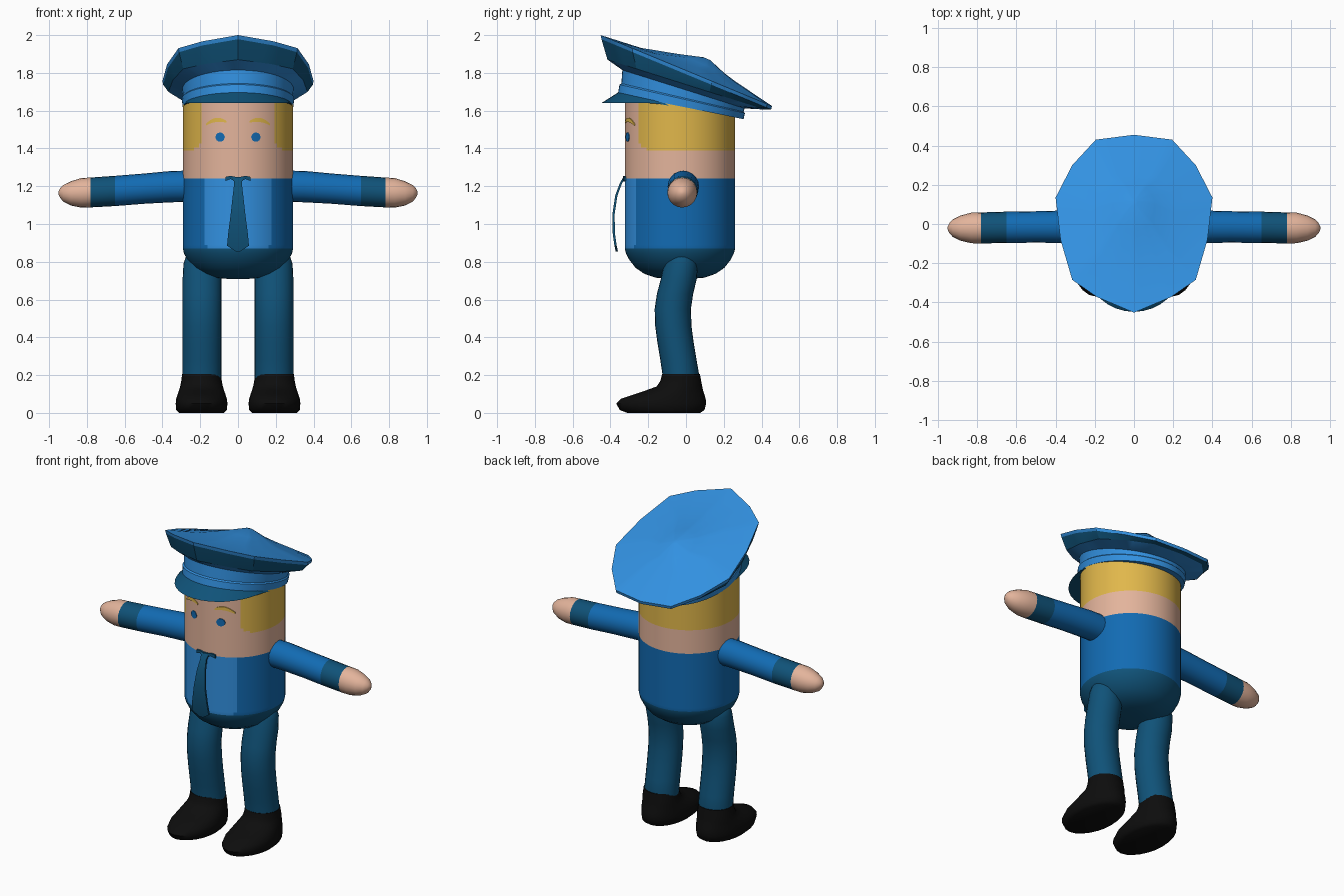
import bpy, bmesh, math
from mathutils import Vector

if "Cube" in bpy.data.objects:
    bpy.data.objects.remove(bpy.data.objects["Cube"])

def material(name, rgb):
    m = bpy.data.materials.new(name)
    m.diffuse_color = (*rgb, 1)
    m.use_nodes = True
    m.node_tree.nodes["Principled BSDF"].inputs["Base Color"].default_value = m.diffuse_color
    return m

LIGHT = material("light blue", (0.032, 0.283, 0.75))
JACKET = material("mid blue", (0.006, 0.147, 0.45))
DARK = material("dark blue", (0.005, 0.085, 0.19))
SKIN = material("skin", (0.77, 0.456, 0.33))
HAIR = material("yellow", (0.75, 0.474, 0.07))
BLACK = material("black", (0.004, 0.004, 0.004))

def loft(name, rings, mats, rule=None, angle=40):
    """Closed skin through equal-length rings; rule(center, ring_index) gives the material slot."""
    bm = bmesh.new()
    vs = [[bm.verts.new(p) for p in r] for r in rings]
    n = len(rings[0])
    faces = []
    for k in range(len(vs) - 1):
        for i in range(n):
            j = (i + 1) % n
            faces.append((bm.faces.new((vs[k][i], vs[k][j], vs[k + 1][j], vs[k + 1][i])), k))
    faces.append((bm.faces.new(vs[0][::-1]), 0))
    faces.append((bm.faces.new(vs[-1]), len(vs) - 2))
    for f, k in faces:
        f.material_index = rule(f.calc_center_median(), k) if rule else 0
    bmesh.ops.recalc_face_normals(bm, faces=bm.faces)
    me = bpy.data.meshes.new(name)
    bm.to_mesh(me)
    bm.free()
    for m in mats:
        me.materials.append(m)
    ob = bpy.data.objects.new(name, me)
    bpy.context.collection.objects.link(ob)
    bpy.context.view_layer.objects.active = ob
    ob.select_set(True)
    bpy.ops.object.shade_smooth_by_angle(angle=math.radians(angle))
    ob.select_set(False)
    return ob

def ellipse(cx, cy, z, rx, ry, n=24):
    return [(cx + rx * math.sin(2 * math.pi * i / n), cy - ry * math.cos(2 * math.pi * i / n), z)
            for i in range(n)]

# Body: one capsule, coloured as trousers, jacket, shirt front, skin and hair
R, YC = 0.292, -0.032
profile = [(0.06, 0.71), (0.13, 0.716), (0.19, 0.737), (0.235, 0.768), (0.268, 0.81), (0.286, 0.845),
           (R, 0.87), (R, 0.89), (R, 1.24), (R, 1.39), (R, 1.405), (R, 1.425), (R, 1.655)]

def body_rule(c, k):
    a = abs(math.degrees(math.atan2(c.x, YC - c.y)))  # degrees away from the front
    if c.z < 0.87:
        return 0
    if c.z < 1.24:
        return 2 if a < (33.75 if c.z < 0.89 else 37.5) else 1
    edge = 52 if c.z < 1.405 else 45 if c.z < 1.425 else 41.25
    return 4 if c.z > 1.39 and a > edge else 3

loft("body", [ellipse(0, YC, z, r, r, 96) for r, z in profile],
     [DARK, JACKET, LIGHT, SKIN, HAIR], body_rule)

# Thin plates wrapped on the body surface, given as columns (x, z low, z high)
def plate(name, cols, mat, out=0.004):
    rings = []
    for x, lo, hi in cols:
        yi = YC - math.sqrt((R - 0.004) ** 2 - x * x)
        yo = YC - math.sqrt((R + out) ** 2 - x * x)
        rings.append([(x, yi, lo), (x, yo, lo), (x, yo, hi), (x, yi, hi)])
    loft(name, rings, [mat])

for s, side in ((-1, "left"), (1, "right")):
    eye, brow = [], []
    for i in range(9):
        t = -1 + i / 4
        h = 0.024 * math.sqrt(max(0.01, 1 - t * t))
        eye.append((s * 0.095 + 0.025 * t, 1.46 - h, 1.46 + h))
        mid = 1.551 - 0.007 * t - 0.018 * t * t
        thick = 0.011 * (1 - 0.6 * t * t)
        brow.append((s * (0.115 + 0.055 * t), mid - thick, mid + thick))
    plate(side + "_eye", eye, JACKET)
    plate(side + "_eyebrow", brow, HAIR)

# Tie: collar wings and a hanging curved strip
plate("tie_collar", [(-0.065, 1.228, 1.25), (-0.04, 1.238, 1.255), (-0.015, 1.225, 1.25),
                     (0.015, 1.225, 1.25), (0.04, 1.238, 1.255), (0.065, 1.228, 1.25)], DARK, 0.01)
tie = [(1.245, -0.328, 0.026), (1.215, -0.345, 0.02), (1.15, -0.369, 0.028), (1.05, -0.384, 0.039),
       (0.95, -0.382, 0.052), (0.885, -0.373, 0.058), (0.855, -0.366, 0.012)]
loft("tie", [[(-w, y - 0.006, z), (w, y - 0.006, z), (w, y + 0.006, z), (-w, y + 0.006, z)]
             for z, y, w in tie], [DARK])

# Limbs, mirrored left and right
arm = [(0.24, -0.014, 1.2, 0.083), (0.35, -0.014, 1.198, 0.083), (0.5, -0.015, 1.187, 0.08),
       (0.65, -0.017, 1.175, 0.08), (0.78, -0.02, 1.167, 0.079), (0.83, -0.02, 1.165, 0.078),
       (0.885, -0.021, 1.162, 0.064), (0.925, -0.021, 1.162, 0.044), (0.942, -0.021, 1.164, 0.025),
       (0.95, -0.021, 1.165, 0.008)]
leg = [(0.17, -0.028, 0.094), (0.2, -0.027, 0.097), (0.28, -0.04, 0.096), (0.37, -0.055, 0.096),
       (0.46, -0.067, 0.096), (0.55, -0.07, 0.096), (0.63, -0.058, 0.096), (0.71, -0.038, 0.095),
       (0.79, -0.027, 0.09), (0.84, -0.025, 0.075), (0.865, -0.025, 0.04)]
shoe = [(0.0, -0.31, 0.075, 0.118), (0.015, -0.35, 0.098, 0.134), (0.05, -0.37, 0.107, 0.137),
        (0.075, -0.345, 0.104, 0.134), (0.1, -0.27, 0.097, 0.126), (0.12, -0.21, 0.09, 0.119),
        (0.14, -0.155, 0.086, 0.113), (0.17, -0.135, 0.08, 0.107), (0.205, -0.127, 0.074, 0.103)]

for s, side in ((-1, "left"), (1, "right")):
    rings = [[(s * x, y + r * math.cos(i * math.pi / 10), z + r * math.sin(i * math.pi / 10))
              for i in range(20)] for x, y, z, r in arm]
    loft(side + "_arm", rings, [JACKET, DARK, SKIN], lambda c, k: 0 if k < 3 else 1 if k == 3 else 2)
    loft(side + "_leg", [ellipse(s * 0.19, y, z, 0.103 * min(1, r / 0.094), r) for z, y, r in leg], [DARK])
    loft(side + "_shoe", [ellipse(s * 0.193, (a + b) / 2, z, w, (b - a) / 2) for z, a, b, w in shoe],
         [BLACK], angle=60)

# Cap: tilted polygon rim blended down to a round band and up to a low crown
half = [(0, -0.452), (0.19, -0.372), (0.315, -0.285), (0.375, -0.08), (0.40, 0.135), (0.315, 0.3),
        (0.195, 0.43), (0, 0.455)]
corners = half + [(-x, y) for x, y in half[-2:0:-1]]
outline = []
for i, p in enumerate(corners):
    q = Vector(corners[(i + 1) % len(corners)])
    outline += [Vector(p).lerp(q, t / 4) for t in range(4)]

def rim_z(y):
    return 2.0 - 0.414 * (y + 0.452)

def rim_ring(scale, cy, height):
    return [(x * scale, cy + y * scale, height(cy + y * scale)) for x, y in outline]

def band_ring(front, zf, back, zb, rx):
    ring = []
    for p in outline:
        d = p.normalized()
        y = (front + back) / 2 + d.y * (back - front) / 2
        ring.append((d.x * rx, y, zf + (zb - zf) * (y - front) / (back - front)))
    return ring

cap = [band_ring(-0.36, 1.69, 0.305, 1.555, 0.293),
       band_ring(-0.352, 1.738, 0.312, 1.587, 0.298),
       band_ring(-0.342, 1.744, 0.305, 1.594, 0.29),
       band_ring(-0.337, 1.815, 0.31, 1.612, 0.295),
       rim_ring(0.92, 0, lambda y: 1.87 - 0.317 * (y + 0.415)),
       rim_ring(0.99, 0, lambda y: rim_z(y) - 0.02),
       rim_ring(1, 0, rim_z),
       rim_ring(0.55, 0.01, lambda y: rim_z(y) + 0.035 + 0.06 * y),
       rim_ring(0.27, 0.08, lambda y: rim_z(y) + 0.07),
       rim_ring(0.04, 0.11, lambda y: rim_z(y) + 0.108)]
loft("cap", cap, [LIGHT, DARK], lambda c, k: 1 if k == 4 else 0, 25)

# Visor: wedge around the front of the band
rings = []
for i in range(-10, 11):
    a = math.radians(8 * i)
    w = max(0.03, math.cos(a * 90 / 80))
    x, y = 0.29 * math.sin(a), -0.027 - 0.333 * math.cos(a)
    z = 1.69 - 0.203 * (y + 0.36)
    low = min(1.64, z - 0.008)
    rings.append([(x, y, z + 0.006), (x * (1 + 0.15 * w), y - 0.088 * w, low),
                  (x * 0.93, y * 0.8, low)])
loft("visor", rings, [DARK])
